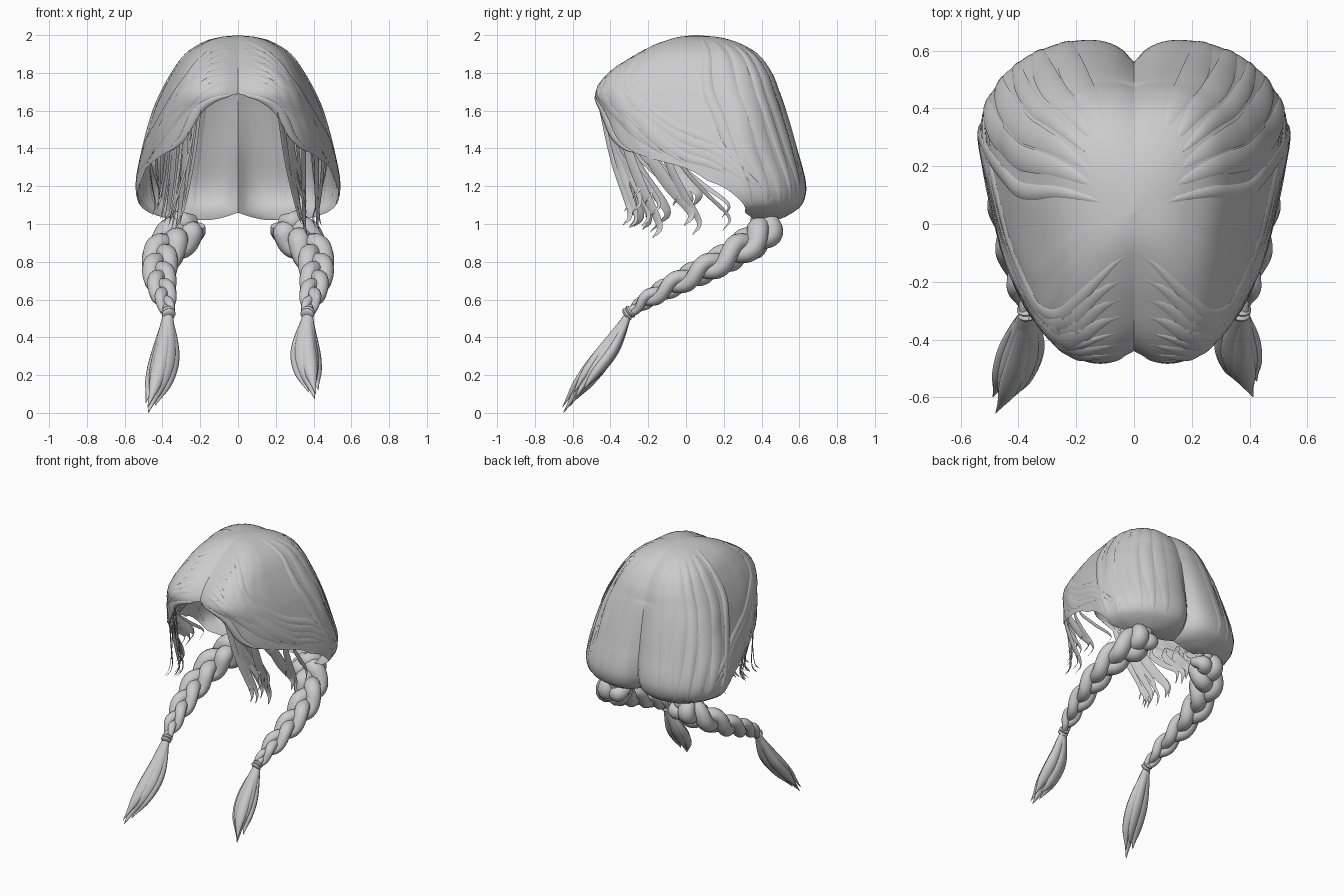
import bpy, bmesh, math, random
from mathutils import Vector as V

if "Cube" in bpy.data.objects:
    bpy.data.objects.remove(bpy.data.objects["Cube"])

random.seed(4)


def herm(tab, k):
    """Smooth interpolation of table rows (key, values...)."""
    n = len(tab)
    k = min(max(k, tab[0][0]), tab[-1][0])
    i = 0
    while i < n - 2 and k > tab[i + 1][0]:
        i += 1

    def slope(j, c):
        a, b = tab[max(j - 1, 0)], tab[min(j + 1, n - 1)]
        return (b[c] - a[c]) / (b[0] - a[0])
    h = tab[i + 1][0] - tab[i][0]
    u = (k - tab[i][0]) / h
    out = []
    for c in range(1, len(tab[0])):
        p, q = tab[i][c], tab[i + 1][c]
        out.append(p * (2*u**3 - 3*u*u + 1) + q * (3*u*u - 2*u**3)
                   + h * slope(i, c) * (u**3 - 2*u*u + u) + h * slope(i + 1, c) * (u**3 - u*u))
    return out


def curve(pts, n):
    tab = [(i, *p) for i, p in enumerate(pts)]
    return [V(herm(tab, (len(pts) - 1) * i / (n - 1))) for i in range(n)]


def sweep(part, pts, ws, hs, hints, sides=8):
    """Flattened tube along pts; half-width ws, half-thickness hs, hints = facing directions."""
    vs, fs = part
    b, n = len(vs), len(pts)
    for i, p in enumerate(pts):
        t = (pts[min(i + 1, n - 1)] - pts[max(i - 1, 0)]).normalized()
        side = t.cross(hints[i] if isinstance(hints, list) else hints).normalized()
        up = side.cross(t)
        for j in range(sides):
            a = math.tau * j / sides
            vs.append(p + side * ws[i] * math.cos(a) + up * hs[i] * math.sin(a))
    for i in range(n - 1):
        for j in range(sides):
            k = (j + 1) % sides
            fs.append((b + i*sides + j, b + i*sides + k, b + (i+1)*sides + k, b + (i+1)*sides + j))
    fs.append(tuple(b + j for j in range(sides)))
    fs.append(tuple(b + (n-1)*sides + j for j in range(sides)))


def make(name, part, mirror=False, recalc=True):
    me = bpy.data.meshes.new(name)
    me.from_pydata([tuple(v) for v in part[0]], [], part[1])
    if recalc:
        bm = bmesh.new()
        bm.from_mesh(me)
        bmesh.ops.recalc_face_normals(bm, faces=bm.faces)
        bm.to_mesh(me)
        bm.free()
    ob = bpy.data.objects.new(name, me)
    bpy.context.collection.objects.link(ob)
    if mirror:
        ob.modifiers.new("mirror", 'MIRROR').use_mirror_merge = False
    bpy.ops.object.select_all(action='DESELECT')
    ob.select_set(True)
    bpy.context.view_layer.objects.active = ob
    bpy.ops.object.shade_smooth_by_angle(angle=math.radians(50))
    return ob


# Hair cap profile: height, half width, front y, back y, parting depth
CAP = [(1.06, .46, -.2, .585, .17), (1.10, .505, -.22, .63, .12), (1.2, .525, -.3, .65, .09),
       (1.4, .50, -.42, .60, .06), (1.6, .45, -.47, .54, .035), (1.7, .41, -.49, .505, .025),
       (1.8, .355, -.42, .465, .02), (1.9, .28, -.27, .39, .015), (1.96, .19, -.15, .29, .012),
       (1.99, .1, -.05, .18, .004), (2.0, 0, .04, .06, 0)]
# Face opening: height, angle from the front where the hair starts
EDGE = [(1.06, 1.78), (1.2, 1.58), (1.3, 1.46), (1.35, 1.15), (1.4, .8), (1.46, .60),
        (1.55, .48), (1.62, .33), (1.66, .15), (1.68, 0)]


def edge(z):
    return max(0, herm(EDGE, z)[0])


def surf(t, z):
    w, yf, yb, d = herm(CAP, z)
    mid, half = (yf + yb) / 2, (yb - yf) / 2
    c, s = math.cos(t), max(0, math.sin(t))
    p = .56 if c > 0 else .75
    wave = 1 + .003 * math.sin(24 * t + 14 * z) * s
    y = mid - half * math.copysign(abs(c)**p, c) * wave
    x = w * 1.04 * s**p * wave
    if y < .3:
        x *= 1 + .32 * (y - .3)
    crease = math.exp(-abs(x) / .06) * d
    y += -crease if c < 0 else 2 * crease
    return V((x, y, z - crease * .5 * (z > 1.7)))


# Cap shell, with lower rows gathered into the braid root
cols, rows = 60, 60
root = V((.24, .42, 1.02))
vs, fs = [], []
for i in range(rows + 1):
    z = 2 - .94 * (i / rows)**1.6
    a = edge(z)
    vs += [surf(a + (math.pi - a) * j / cols, z) for j in range(cols + 1)]
rim = vs[-cols - 1:]
for k in range(1, 8):
    g = k / 7
    for p in rim:
        q = root + (p - root) * (1 - .75 * g)
        q.z = 1.06 - .04 * math.sin(g * math.pi / 2)
        vs.append(q)
for i in range(rows + 7):
    for j in range(cols):
        a = i * (cols + 1) + j
        fs.append((a, a + cols + 1, a + cols + 2, a + 1))
make("hair_cap", (vs, fs), True, False)


def surface_lock(part, t0, z0, t1, z1, w, h, n=30, follow_edge=False):
    pts, hints = [], []
    for i in range(n):
        s = i / (n - 1)
        z = z0 + (z1 - z0) * s**1.3
        t = edge(z) + .02 if follow_edge else max(t0 + (t1 - t0) * s**.7, edge(z) + .05)
        e = .01
        pts.append(surf(t, z))
        hints.append((surf(t, z - e) - surf(t, z + e)).cross(surf(t + e, z) - surf(t - e, z)).normalized())
    taper = [.06 + .94 * math.sin(math.pi * i / (n - 1))**.6 for i in range(n)]
    sweep(part, pts, [w * k for k in taper], [h * k for k in taper], hints)


# Flat raised locks combed from the parting
locks = ([], [])
for i in range(7):
    f = i / 6
    surface_lock(locks, .02, 1.75 + .22 * f, 1.2 + .9 * f, 1.42 - .3 * f,
                 random.uniform(.025, .05), random.uniform(.007, .010))
for i in range(6):
    f = i / 5
    surface_lock(locks, 1.6 + 1.2 * f, 1.985 - .06 * f, 1.8 + 1.0 * f, 1.1,
                 random.uniform(.025, .05), random.uniform(.006, .009))
surface_lock(locks, 0, 1.68, 0, 1.38, .025, .010, follow_edge=True)
make("combed_locks", locks, True)

# Loose strands around the face
wisps = ([], [])
for s in (1, -1):
    for i in range(14):
        f = i / 13
        z0 = 1.60 - .29 * f
        t = edge(z0) + random.uniform(.03, .12)
        a, b = surf(t + .1, z0 + .05), surf(t, z0)
        a.x -= .03
        b.x -= .012
        ex = .31 + .1 * f + random.uniform(-.04, .03)
        ey = b.y + .13 + .05 * f + random.uniform(-.05, .07)
        ez = 1.13 - .06 * f + random.uniform(-.1, .1)
        m = V((b.x * .6 + ex * .4, b.y * .5 + ey * .5 - .01, b.z * .5 + ez * .5))
        pts = [a, b, m, V((ex, ey, ez)), V((ex + .02, ey - .035, ez - .07))]
        pts = [V((p.x * s, p.y, p.z)) for p in curve(pts, 20)]
        w = random.uniform(.012, .036)
        ws = [w * (.06 + .94 * math.sin(math.pi * (.1 + .9 * k / 19))) for k in range(20)]
        sweep(wisps, pts, ws, [x * .18 for x in ws], V((s, -.5, 0)), 6)
make("face_strands", wisps)

# Three-strand braid
path = [(.24, .42, 1.01), (.29, .41, .955), (.375, .31, .88), (.415, .15, .785),
        (.41, -.02, .70), (.39, -.18, .615), (.37, -.295, .535)]
N = 90
mid = curve(path, N)
braid = ([], [])
for k in range(3):
    pts, rs, hints = [], [], []
    for i, p in enumerate(mid):
        u = i / (N - 1)
        r = herm([(0, .075), (.15, .112), (.45, .096), (.8, .066), (1, .033)], u)[0]
        t = (mid[min(i + 1, N - 1)] - mid[max(i - 1, 0)]).normalized()
        lat = (V((1, 0, 0)) - t * t.x).normalized()
        up = t.cross(lat)
        ph = math.tau * (2.1 * u + k / 3)
        pts.append(p + lat * r * .52 * math.sin(ph) + up * r * .36 * math.sin(2 * ph))
        rs.append(r * .55)
        hints.append(up)
    sweep(braid, pts, rs, [x * .9 for x in rs], hints, 12)
make("braids", braid, True)

# Ties at the braid ends
tie = ([], [])
end, d = mid[-1], (mid[-1] - mid[-6]).normalized()
for o in (-.012, .01):
    barrel = [.026, .034, .037, .034, .026]
    sweep(tie, [end + d * (o + k * .006) for k in range(5)], barrel, barrel, V((1, 0, 0)), 14)
make("braid_ties", tie, True)

# Loose tail tufts, each a bundle of tapering locks
for name, s, tip in (("right_tail", 1, V((.405, -.59, .075))), ("left_tail", -1, V((.475, -.65, 0)))):
    tail = ([], [])
    for ox, oy, w, ln in ((0, 0, .066, 1), (.03, .02, .045, .9), (-.035, .015, .045, .93),
                          (.012, -.03, .042, .95), (-.015, .03, .042, .86)):
        b = end.lerp(tip, .4) + V((ox - .025, oy + .01, -.005))
        c = end.lerp(tip, .72) + V((ox * 1.1 - .02, oy, 0))
        e = end.lerp(tip, ln) + V((ox, oy, 0)) * .8
        pts = [V((p.x * s, p.y, p.z)) for p in curve([end, b, c, e], 24)]
        ws = [herm([(0, .35), (.2, .75), (.42, 1), (.62, .85), (.82, .36), (1, .02)], k / 23)[0] * w
              for k in range(24)]
        sweep(tail, pts, ws, [x * .72 for x in ws], V((0, -1, .6)), 10)
    make(name, tail)
